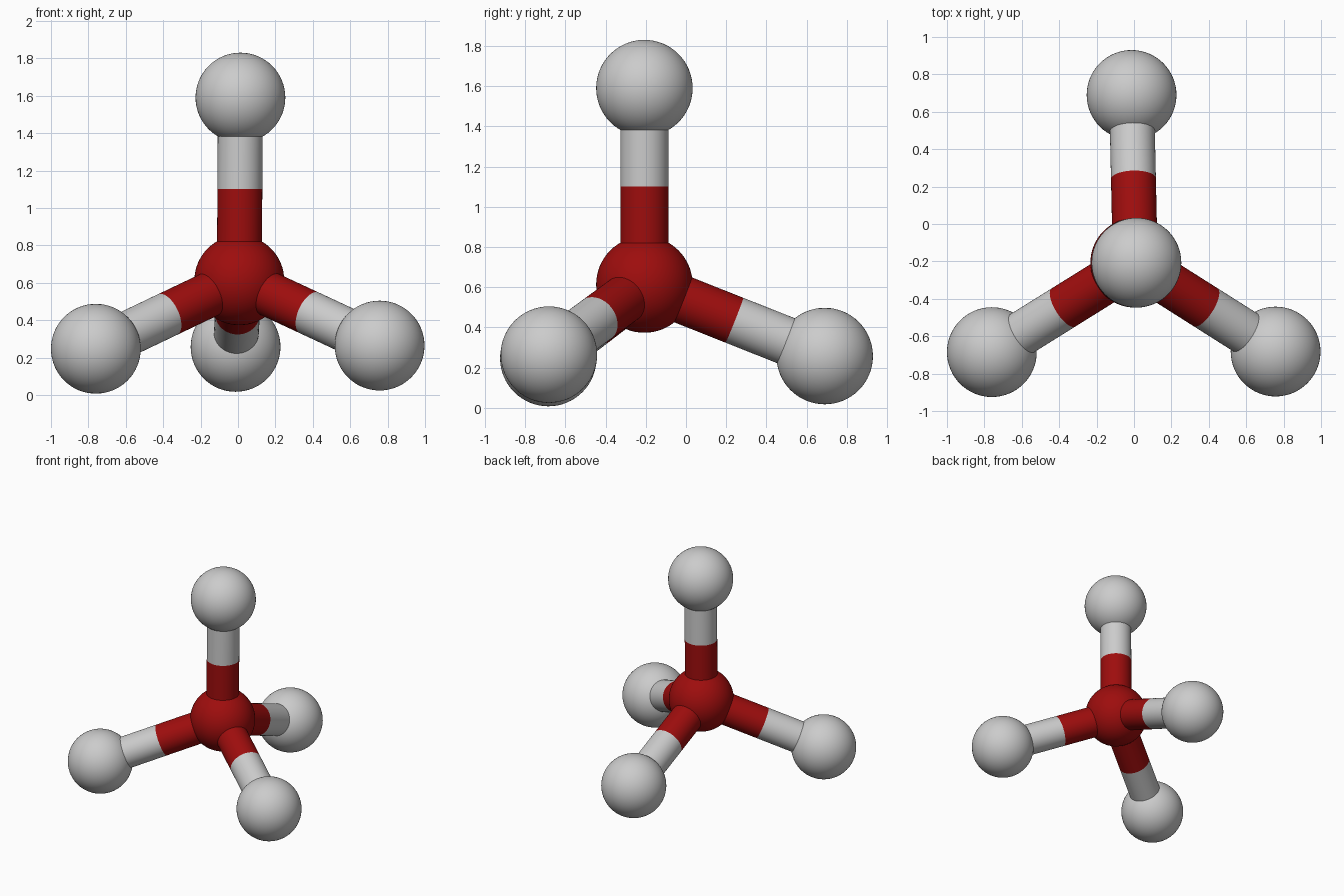
import bpy
from mathutils import Vector

cube = bpy.data.objects.get("Cube")
if cube:
    bpy.data.objects.remove(cube, do_unlink=True)


def make_material(name, color):
    mat = bpy.data.materials.new(name)
    mat.use_nodes = True
    mat.diffuse_color = color
    bsdf = mat.node_tree.nodes["Principled BSDF"]
    bsdf.inputs["Base Color"].default_value = color
    bsdf.inputs["Roughness"].default_value = 0.5
    return mat


red = make_material("deep red", (0.34, 0.004, 0.004, 1))
grey = make_material("light grey", (0.6, 0.6, 0.6, 1))

BALL_RADIUS = 0.24
ROD_RADIUS = 0.12


def finish(name, mat):
    obj = bpy.context.object
    obj.name = name
    obj.data.materials.append(mat)
    bpy.ops.object.shade_smooth_by_angle()


def ball(name, center, mat):
    bpy.ops.mesh.primitive_uv_sphere_add(segments=64, ring_count=32,
                                         radius=BALL_RADIUS, location=center)
    finish(name, mat)


def rod(name, start, end, mat):
    axis = end - start
    bpy.ops.mesh.primitive_cylinder_add(
        vertices=48, radius=ROD_RADIUS, depth=axis.length, end_fill_type='NOTHING',
        location=(start + end) / 2,
        rotation=axis.to_track_quat('Z', 'Y').to_euler())
    finish(name, mat)


# Central ball with four outer balls around it
hub = Vector((0.007, -0.207, 0.613))
outer = {
    "top": Vector((0.013, -0.207, 1.59)),
    "front_right": Vector((-0.76, -0.685, 0.247)),
    "front_left": Vector((0.757, -0.682, 0.264)),
    "back": Vector((-0.013, 0.69, 0.257)),
}

ball("center_ball", hub, red)
for side, center in outer.items():
    # Each rod changes colour halfway
    middle = (hub + center) / 2
    ball(side + "_ball", center, grey)
    rod(side + "_inner_rod", hub, middle, red)
    rod(side + "_outer_rod", middle, center, grey)
